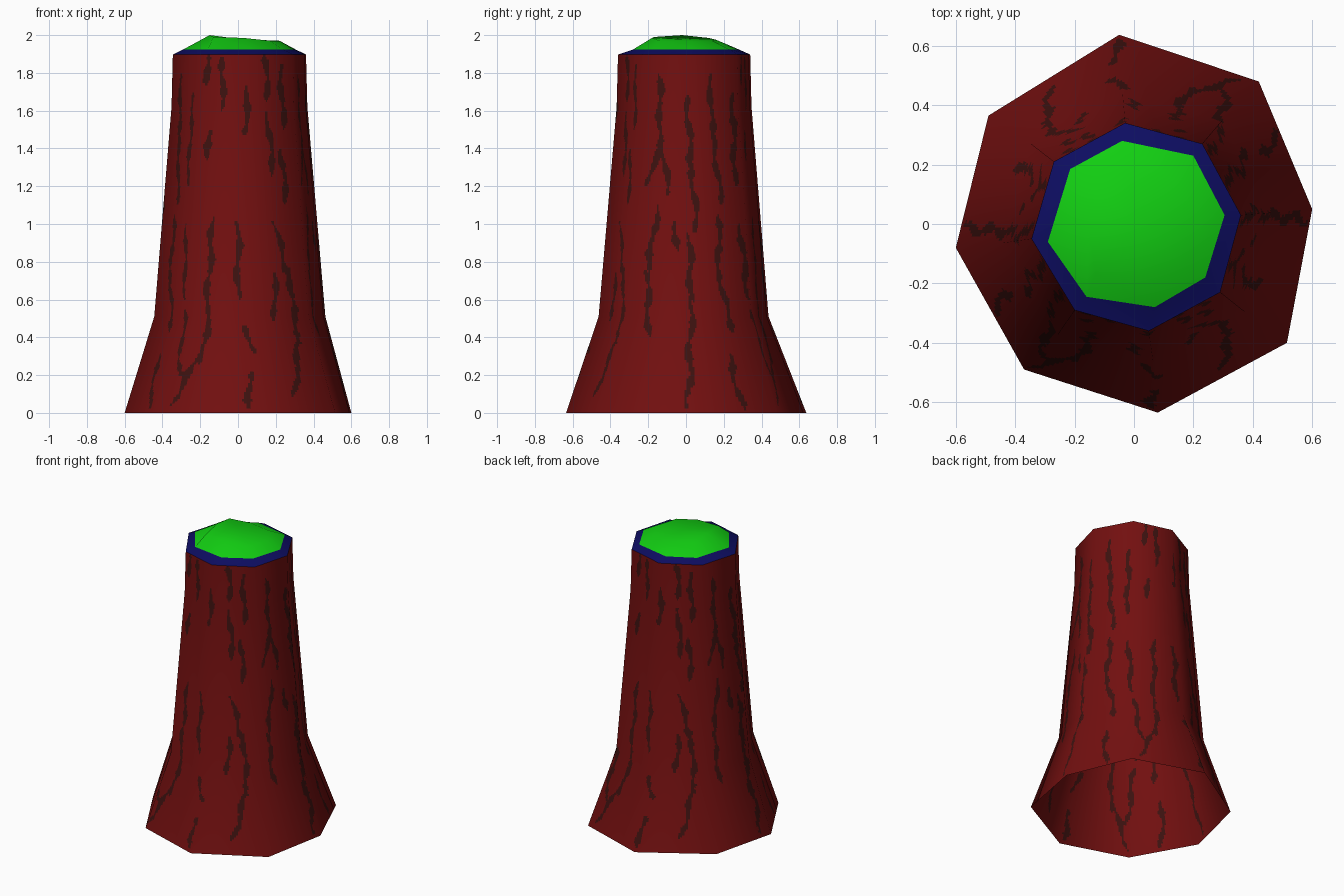
import bpy, math
from mathutils import Vector

if "Cube" in bpy.data.objects:
    bpy.data.objects.remove(bpy.data.objects["Cube"])

def material(name, rgb):
    m = bpy.data.materials.new(name)
    m.diffuse_color = (*rgb, 1)
    m.use_nodes = True
    m.node_tree.nodes["Principled BSDF"].inputs["Base Color"].default_value = m.diffuse_color
    return m

BARK = material("bark red", (0.17, 0.005, 0.005))
CRACK = material("crack brown", (0.047, 0.006, 0.005))
BLUE = material("rim blue", (0.004, 0.004, 0.12))
GREEN = material("top green", (0.006, 0.62, 0.006))

# Eight-sided outlines, clockwise from the back
FOOT = [(-.05, .637), (.42, .48), (.6, .05), (.515, -.4),
        (.08, -.635), (-.37, -.49), (-.6, -.08), (-.49, .365)]
LIP = [(-.03, .34), (.23, .27), (.36, .03), (.29, -.23),
       (.05, -.36), (-.2, -.29), (-.345, -.05), (-.27, .21)]
INNER = [(-.04, .28), (.2, .23), (.305, .03), (.24, -.18),
         (.07, -.28), (-.16, -.245), (-.29, -.06), (-.215, .185)]
CROWN = [(-.02, .16, 1.975), (.14, .14, 1.97), (.22, .02, 1.97), (.17, -.14, 1.97),
         (.03, -.18, 1.985), (-.13, -.17, 1.99), (-.15, -.02, 2.0), (-.15, .12, 1.985)]

def ring(pts, z, s=1):
    return [Vector((x * s, y * s, z)) for x, y in pts]

LIP_Z = 1.897
RINGS = [ring(FOOT, 0), ring(LIP, .51, 1.285), ring(LIP, 1.62, 1.02), ring(LIP, LIP_Z)]
SLOPES = [.3, .2, .06, .04]
ROWS = [42, 90, 22]     # cells up each band
COLS = 38               # cells across each side

# Bark cracks: top height, top angle, bottom height, bottom angle.
# The pattern repeats every half turn; angle 0 faces the front.
CRACKS = [
    (1.8, 66, 1.42, 68), (1.45, 68, 1.2, 59), (1.45, 68, 1.15, 77),
    (1.68, 91, 1.3, 94), (1.32, 94, .95, 98), (1.8, -68, 1.45, -66),
    (1.47, -66, 1.1, -60), (1.02, 82, .86, 83), (1.1, 68, .72, 61),
    (.76, 61, .4, 65), (.95, 92, .58, 94), (.62, 94, .02, 91),
    (1.05, -63, .68, -65), (.72, -65, .42, -55), (1.73, 8, 1.47, 6),
    (1.9, 25, 1.65, 27), (1.6, 26, 1.25, 30), (1.85, 40, 1.5, 42),
    (1.4, 38, 1.1, 40), (1.89, -14, 1.6, -14), (1.9, -28, 1.73, -28),
    (1.5, -25, 1.34, -26), (1.02, 0, .6, 0), (1.04, -20, .5, -23),
    (.56, -21, .26, -23), (.33, -23, .04, -37), (1.0, -45, .6, -42),
    (.55, -40, .2, -35), (1.02, 28, .7, 40), (.77, 40, .36, 42),
    (.42, 42, .08, 31), (.75, 28, .48, 26), (.46, 5, .32, 9),
    (.22, 6, .02, 6), (1.7, -45, 1.2, -47), (.32, -62, .01, -58)]

def is_crack(p):
    phi = math.degrees(math.atan2(p.x, -p.y))
    rad = math.hypot(p.x, p.y)
    for i, (z1, a1, z0, a0) in enumerate(CRACKS):
        if z0 <= p.z <= z1:
            t = (p.z - z0) / (z1 - z0)
            a = a0 + (a1 - a0) * t + 1.3 * math.sin(p.z * 23 + i * 2)
            d = abs((phi - a + 90) % 180 - 90)
            w = .0185 * (.8 + .3 * math.sin(p.z * 41 + i * 3) + .15 * math.sin(p.z * 97 + i))
            w *= min(1, .35 + 5 * min(t, 1 - t))
            if math.radians(d) * rad < w:
                return True
    return False

def make(name, verts, faces, mats):
    me = bpy.data.meshes.new(name)
    me.from_pydata(verts, [], faces)
    for m in mats:
        me.materials.append(m)
    ob = bpy.data.objects.new(name, me)
    bpy.context.collection.objects.link(ob)
    return ob

# Trunk: an open flared tube, finely divided so cracks can be coloured by face
verts, normals, faces = [], [], []
for b, n in enumerate(ROWS):
    for r in range(n + (b == len(ROWS) - 1)):
        t = r / n
        corner = [p.lerp(q, t) for p, q in zip(RINGS[b], RINGS[b + 1])]
        slope = SLOPES[b] + (SLOPES[b + 1] - SLOPES[b]) * t
        for k in range(8):
            for c in range(COLS):
                s = c / COLS
                u, v = corner[k], corner[(k + 1) % 8]
                verts.append(u.lerp(v, s))
                d = (u.xy.normalized().lerp(v.xy.normalized(), s)).normalized()
                normals.append(Vector((d.x, d.y, slope)).normalized())
around = 8 * COLS
for r in range(sum(ROWS)):
    for c in range(around):
        d = (c + 1) % around
        faces.append((r * around + c, (r + 1) * around + c,
                      (r + 1) * around + d, r * around + d))
trunk = make("trunk", verts, faces, [BARK, CRACK])
for poly in trunk.data.polygons:
    poly.use_smooth = True
    poly.material_index = int(is_crack(poly.center))
trunk.data.normals_split_custom_set_from_vertices(normals)

# Cut top: blue sloping rim, then an uneven green dome
def band(a, b):
    return [(a + k, b + k, b + (k + 1) % 8, a + (k + 1) % 8) for k in range(8)]

verts = ring(LIP, LIP_Z) + ring(INNER, 1.924) + [Vector(p) for p in CROWN] + [Vector((.02, 0, 1.978))]
faces = band(0, 8) + band(8, 16) + [(16 + k, 24, 16 + (k + 1) % 8) for k in range(8)]
top = make("cut_top", verts, faces, [BLUE, GREEN])
for poly in top.data.polygons:
    poly.use_smooth = True
    poly.material_index = int(poly.index >= 8)
